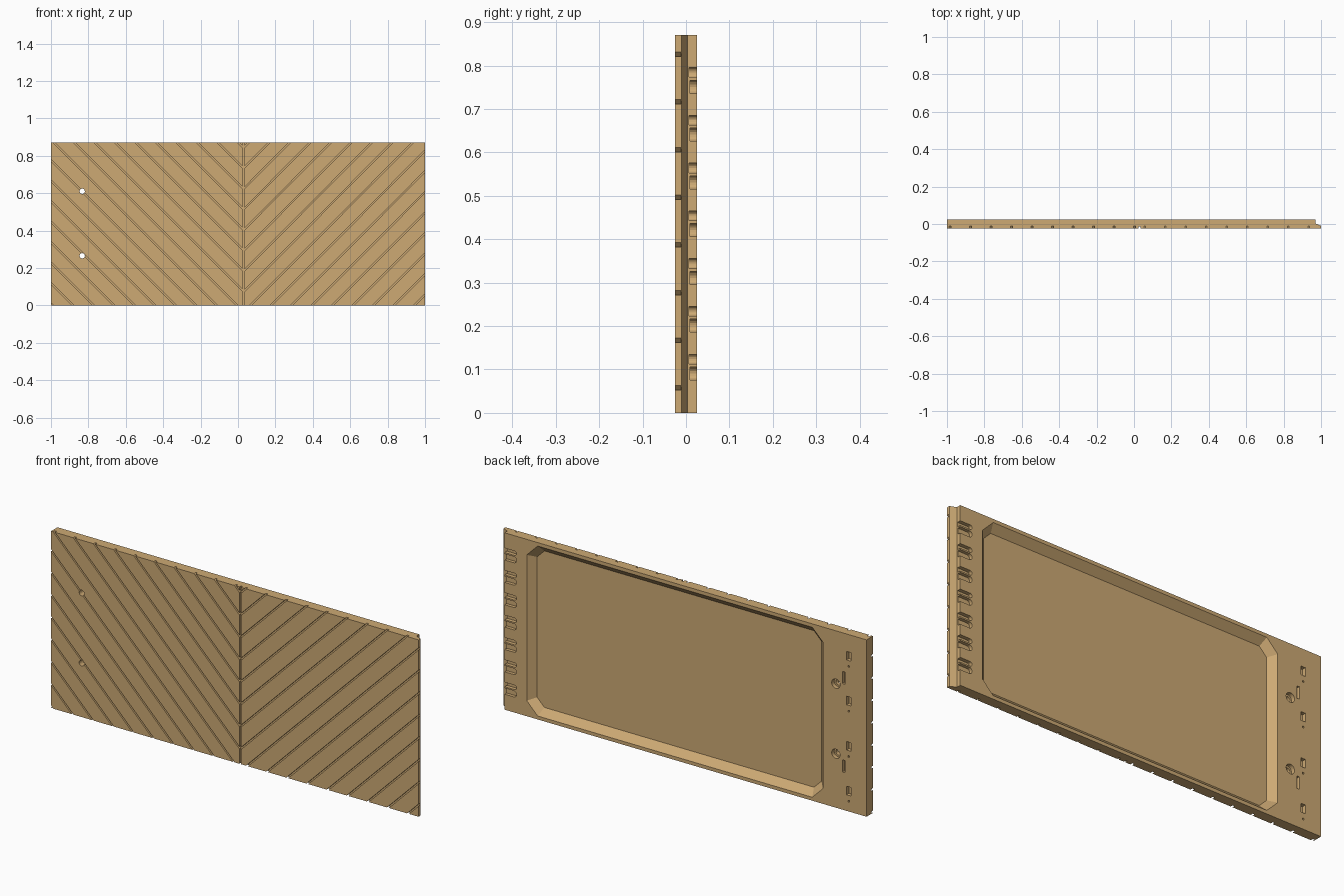
import bpy, bmesh, math

cube = bpy.data.objects.get("Cube")
if cube:
    bpy.data.objects.remove(cube, do_unlink=True)

HEIGHT, FRONT, BACK = 0.87, -0.025, 0.025
SEAM = 0.03       # x of the vertical groove
GROOVE_Y = -0.012  # depth reached by the front grooves

wood = bpy.data.materials.new("tan wood")
wood.use_nodes = True
colour = (0.61, 0.40, 0.175, 1)
wood.diffuse_color = colour
wood.node_tree.nodes["Principled BSDF"].inputs["Base Color"].default_value = colour


def loft(bm, ring_a, ring_b):
    """Closed solid between two matching rings of 3D points."""
    a = [bm.verts.new(p) for p in ring_a]
    b = [bm.verts.new(p) for p in ring_b]
    n = len(a)
    faces = [bm.faces.new(a), bm.faces.new(b[::-1])]
    for i in range(n):
        faces.append(bm.faces.new((a[i], b[i], b[(i + 1) % n], a[(i + 1) % n])))
    bmesh.ops.recalc_face_normals(bm, faces=faces)


def prism(bm, outline, y0, y1, outline2=None):
    """Solid through the panel's thickness from an x-z outline."""
    loft(bm, [(x, y0, z) for x, z in outline], [(x, y1, z) for x, z in outline2 or outline])


def to_object(bm, name):
    mesh = bpy.data.meshes.new(name)
    bm.to_mesh(mesh)
    bm.free()
    obj = bpy.data.objects.new(name, mesh)
    bpy.context.collection.objects.link(obj)
    mesh.materials.append(wood)
    return obj


def cut(target, bm, name):
    cutter = to_object(bm, name)
    cutter.hide_render = True
    mod = target.modifiers.new(name, 'BOOLEAN')
    mod.operation, mod.solver, mod.object = 'DIFFERENCE', 'EXACT', cutter
    bpy.context.view_layer.objects.active = target
    bpy.ops.object.modifier_apply(modifier=name)
    bpy.data.objects.remove(cutter, do_unlink=True)


def rect(x, z, w, h):
    return [(x - w / 2, z - h / 2), (x + w / 2, z - h / 2), (x + w / 2, z + h / 2), (x - w / 2, z + h / 2)]


def circle(x, z, r, n=24):
    return [(x + r * math.cos(math.tau * i / n), z + r * math.sin(math.tau * i / n)) for i in range(n)]


def octagon(x0, x1, z0, z1, c):
    return [(x0 + c, z0), (x1 - c, z0), (x1, z0 + c), (x1, z1 - c),
            (x1 - c, z1), (x0 + c, z1), (x0, z1 - c), (x0, z0 + c)]


def finger(x_in, x_out, z, r, n=8):
    """Slot with a rounded inner end, open on the right."""
    arc = [(x_in + r - r * math.sin(math.pi * i / n), z + r * math.cos(math.pi * i / n)) for i in range(n + 1)]
    return arc + [(x_out, z - r), (x_out, z + r)]


# Panel with a stepped, bevelled lip along one end
profile = [(-1, FRONT), (1, FRONT), (1, -0.01), (0.97, 0.003), (0.97, BACK), (-1, BACK)]
bm = bmesh.new()
loft(bm, [(x, y, 0) for x, y in profile], [(x, y, HEIGHT) for x, y in profile])
panel = to_object(bm, "door_panel")

# Back recess with sloped walls and clipped corners
bm = bmesh.new()
s = 0.034
prism(bm, octagon(-0.765, 0.85, 0.016, 0.854, 0.06), BACK + 0.001, -0.008,
      octagon(-0.765 + s, 0.85 - s, 0.016 + s, 0.854 - s, 0.04))
cut(panel, bm, "recess")

# Diagonal grooves, mirrored about the seam
step, half = 0.1098, 0.0052
for side in (-1, 1):
    bm = bmesh.new()
    for k in range(-11, 9):
        z = -0.034 + step * k + step
        reach = 1.1
        x0, x1 = SEAM + side * 0.002, SEAM + side * reach
        prism(bm, [(x0, z - half), (x1, z - half + reach), (x1, z + half + reach), (x0, z + half)],
              FRONT - 0.01, GROOVE_Y)
    cut(panel, bm, "diagonal_grooves")

bm = bmesh.new()
prism(bm, rect(SEAM, HEIGHT / 2, 0.01, 1), FRONT - 0.01, GROOVE_Y - 0.0005)
cut(panel, bm, "centre_groove")

# Finger notches along the lipped end
bm = bmesh.new()
for k in range(7):
    z = 0.105 + 0.11 * k
    prism(bm, finger(0.905, 0.99, z + 0.019, 0.011), 0.007, BACK + 0.01)
    prism(bm, finger(0.905, 0.99, z - 0.014, 0.015), 0.009, BACK + 0.01)
cut(panel, bm, "finger_notches")

# Through holes
bm = bmesh.new()
for z in (0.265, 0.61):
    prism(bm, circle(-0.833, z, 0.014), FRONT - 0.01, BACK + 0.01)
cut(panel, bm, "through_holes")

# Wider bores, mounting slots and pilot holes on the back
bm = bmesh.new()
for z in (0.265, 0.61):
    prism(bm, circle(-0.833, z, 0.023), 0.005, BACK + 0.01)
for z in (0.215, 0.65):
    prism(bm, rect(-0.875, z, 0.014, 0.06), 0.008, BACK + 0.01)
for z in (0.1, 0.32, 0.543, 0.763):
    prism(bm, rect(-0.903, z, 0.024, 0.042), 0.005, BACK + 0.01)
    prism(bm, circle(-0.903, z - 0.05, 0.005, 10), 0.01, BACK + 0.01)
cut(panel, bm, "fittings")

# Crisp flat faces
for face in panel.data.polygons:
    face.use_smooth = False
    face.material_index = 0
